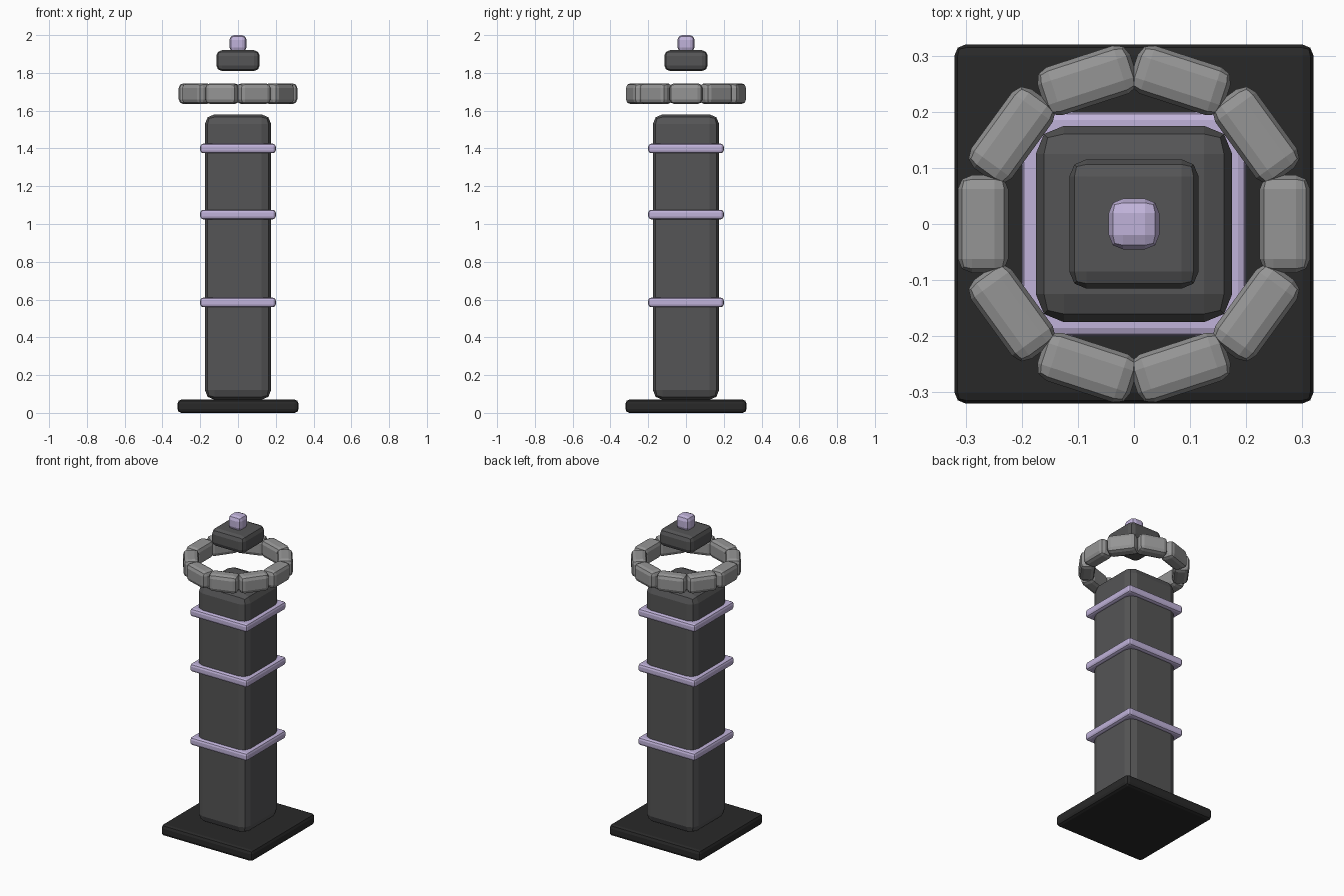
import bpy, bmesh, math
from mathutils import Matrix

if "Cube" in bpy.data.objects:
    bpy.data.objects.remove(bpy.data.objects["Cube"])


def material(name, rgb):
    m = bpy.data.materials.new(name)
    m.diffuse_color = (*rgb, 1)
    m.use_nodes = True
    m.node_tree.nodes["Principled BSDF"].inputs["Base Color"].default_value = m.diffuse_color
    return m


BLACK = material("black stone", (0.022, 0.022, 0.022))
DARK = material("dark grey", (0.09, 0.09, 0.092))
GREY = material("mid grey", (0.30, 0.30, 0.30))
LILAC = material("lilac", (0.53, 0.45, 0.70))


def block(name, size, centre, bevel, mat, angle=0.0):
    """Box with two-segment bevelled edges, flat shaded."""
    bm = bmesh.new()
    bmesh.ops.create_cube(bm, size=1, matrix=Matrix.Diagonal((*size, 1)))
    bmesh.ops.bevel(bm, geom=bm.edges[:], offset=bevel, offset_type='OFFSET',
                    segments=2, profile=0.5, affect='EDGES')
    bm.transform(Matrix.Rotation(angle, 4, 'Z'))
    me = bpy.data.meshes.new(name)
    bm.to_mesh(me)
    bm.free()
    me.materials.append(mat)
    ob = bpy.data.objects.new(name, me)
    ob.location = centre
    bpy.context.collection.objects.link(ob)
    return ob


# Base slab and column
block("base", (0.64, 0.64, 0.07), (0, 0, 0.035), 0.02, BLACK)
block("column", (0.35, 0.35, 1.51), (0, 0, 0.825), 0.05, DARK)

# Three glowing bands round the column
for i, z in enumerate((0.585, 1.05, 1.40)):
    block(f"band_{i + 1}", (0.4, 0.4, 0.05), (0, 0, z), 0.015, LILAC)

# Floating ring of ten stones
for i in range(10):
    a = i * math.tau / 10
    block(f"ring_stone_{i + 1}", (0.09, 0.174, 0.11),
          (0.269 * math.cos(a), 0.269 * math.sin(a), 1.69), 0.025, GREY, a)

# Floating cap and tip
block("cap", (0.23, 0.23, 0.11), (0, 0, 1.865), 0.03, DARK)
block("tip", (0.09, 0.09, 0.09), (0, 0, 1.955), 0.025, LILAC)
